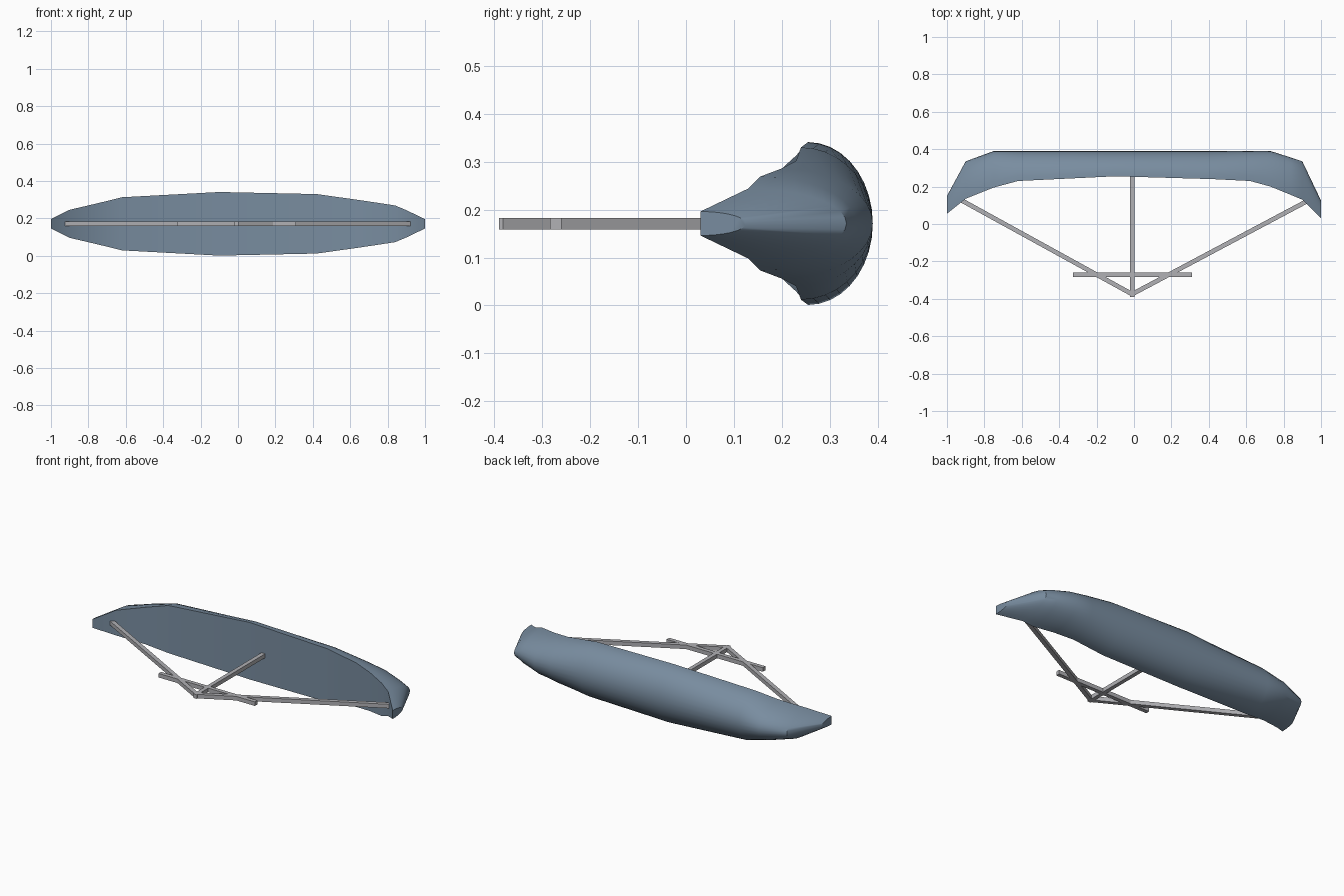
import bpy, bmesh, math
from mathutils import Vector

cube = bpy.data.objects.get("Cube")
if cube:
    bpy.data.objects.remove(cube, do_unlink=True)


def material(name, rgb):
    m = bpy.data.materials.new(name)
    m.use_nodes = True
    m.diffuse_color = (*rgb, 1)
    m.node_tree.nodes["Principled BSDF"].inputs["Base Color"].default_value = (*rgb, 1)
    return m


canopy_blue = material("slate blue", (0.19, 0.265, 0.35))
bar_grey = material("light grey", (0.44, 0.44, 0.46))
MID = 0.171   # height of the centre plane


def add_object(name, bm, mat):
    bmesh.ops.recalc_face_normals(bm, faces=bm.faces)
    mesh = bpy.data.meshes.new(name)
    bm.to_mesh(mesh)
    bm.free()
    mesh.materials.append(mat)
    obj = bpy.data.objects.new(name, mesh)
    bpy.context.collection.objects.link(obj)
    return obj


# Canopy: half-ellipse sections (x, front y, back y, half height), flat in front
sections = [
    (-1.0, 0.055, 0.15, 0.025),
    (-0.9, 0.135, 0.335, 0.075),
    (-0.75, 0.195, 0.39, 0.11),
    (-0.62, 0.23, 0.39, 0.142),
    (-0.1, 0.255, 0.39, 0.17),
    (0.42, 0.24, 0.39, 0.159),
    (0.62, 0.23, 0.39, 0.131),
    (0.73, 0.2, 0.39, 0.115),
    (0.84, 0.155, 0.355, 0.098),
    (0.9, 0.13, 0.335, 0.073),
    (1.0, 0.03, 0.125, 0.025),
]
STEPS = 18
bm = bmesh.new()
rings = []
for x, front, back, half in sections:
    ring = []
    for i in range(STEPS + 1):
        a = math.pi * i / STEPS
        ring.append(bm.verts.new((x, front + (back - front) * math.sin(a),
                                  MID + half * math.cos(a))))
    rings.append(ring)
for r, s in zip(rings, rings[1:]):
    for i in range(STEPS):
        bm.faces.new((r[i], r[i + 1], s[i + 1], s[i]))
    bm.faces.new((r[-1], r[0], s[0], s[-1]))
bm.faces.new(rings[0])
bm.faces.new(rings[-1])
canopy = add_object("canopy", bm, canopy_blue)
bpy.ops.object.select_all(action="DESELECT")
canopy.select_set(True)
bpy.context.view_layer.objects.active = canopy
bpy.ops.object.shade_smooth_by_angle(angle=math.radians(35))


# Square bars lying in the centre plane
def bar(name, start, end, width=0.024):
    a, b = Vector((*start, MID)), Vector((*end, MID))
    along = b - a
    side = Vector((-along.y, along.x, 0)).normalized() * width / 2
    up = Vector((0, 0, width / 2))
    bm = bmesh.new()
    ends = [[bm.verts.new(p + side * u + up * v)
             for u, v in ((1, 1), (-1, 1), (-1, -1), (1, -1))] for p in (a, b)]
    for i in range(4):
        j = (i + 1) % 4
        bm.faces.new((ends[0][i], ends[0][j], ends[1][j], ends[1][i]))
    for e in ends:
        bm.faces.new(e)
    add_object(name, bm, bar_grey)


apex = (-0.01, -0.375)
bar("left_line", apex, (0.925, 0.122))
bar("right_line", apex, (-0.925, 0.128))
bar("centre_line", (-0.01, -0.39), (-0.01, 0.265))
bar("control_bar", (-0.325, -0.272), (0.31, -0.272))
